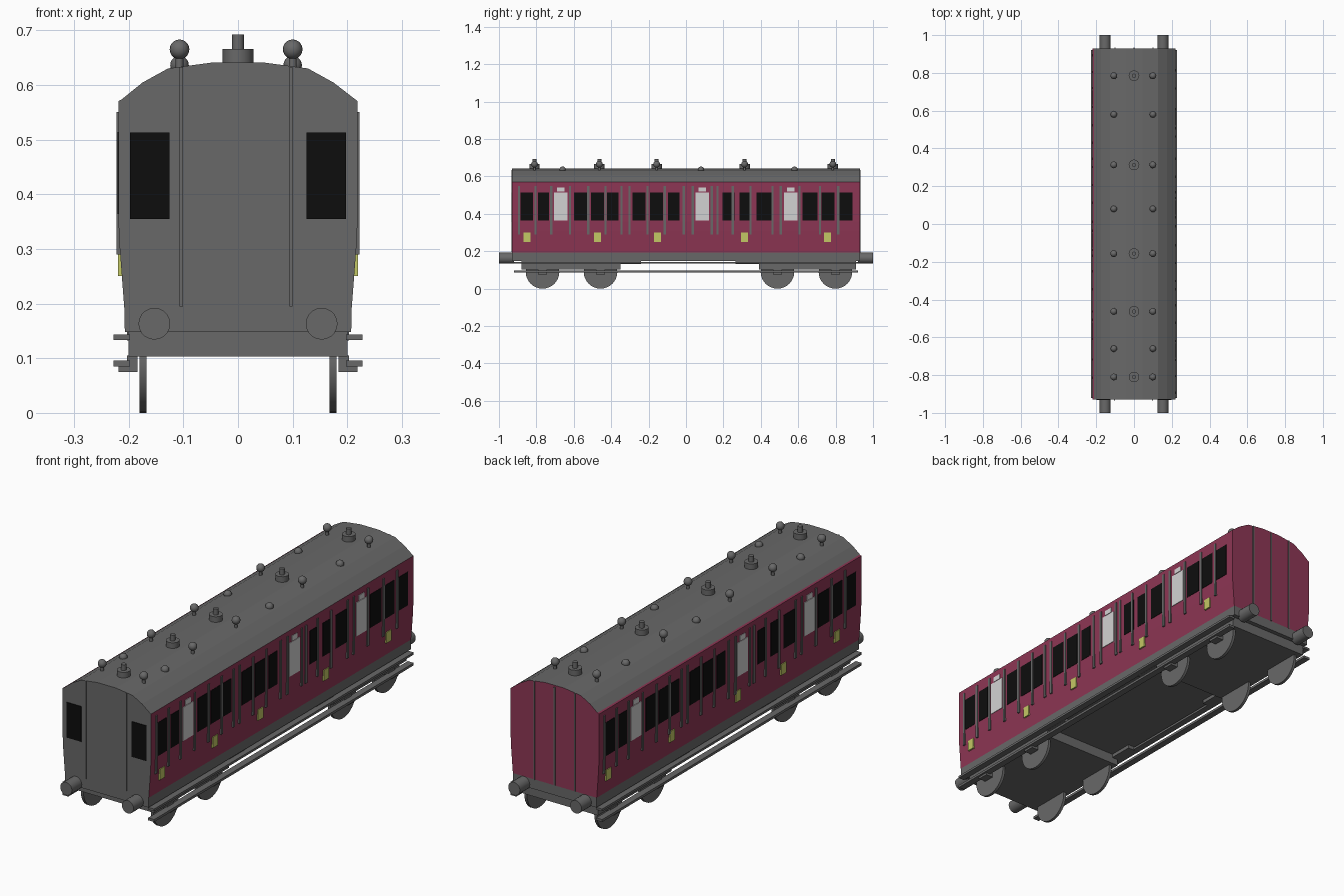
import bpy, bmesh, math
from mathutils import Matrix, Vector

if "Cube" in bpy.data.objects:
    bpy.data.objects.remove(bpy.data.objects["Cube"])


def material(name, r, g, b):
    m = bpy.data.materials.new(name)
    m.diffuse_color = (r, g, b, 1)
    m.use_nodes = True
    m.node_tree.nodes["Principled BSDF"].inputs["Base Color"].default_value = m.diffuse_color
    return m


GREY = material("dark grey", 0.14, 0.14, 0.14)
MAROON = material("maroon", 0.27, 0.037, 0.09)
BLACK = material("window black", 0.004, 0.004, 0.004)
WHITE = material("frosted white", 0.65, 0.65, 0.65)
GOLD = material("pale gold", 0.55, 0.58, 0.13)


def finish(name, bm, mats, smooth=False):
    bmesh.ops.recalc_face_normals(bm, faces=bm.faces)
    me = bpy.data.meshes.new(name)
    bm.to_mesh(me)
    bm.free()
    for m in mats:
        me.materials.append(m)
    ob = bpy.data.objects.new(name, me)
    bpy.context.collection.objects.link(ob)
    if smooth:
        bpy.ops.object.select_all(action='DESELECT')
        ob.select_set(True)
        bpy.context.view_layer.objects.active = ob
        bpy.ops.object.shade_smooth_by_angle(angle=math.radians(40))
    return ob


def boxes(name, mat, items):
    """One object made of boxes given as (x0, x1, y0, y1, z0, z1)."""
    bm = bmesh.new()
    for x0, x1, y0, y1, z0, z1 in items:
        size = Matrix.Diagonal((abs(x1 - x0), abs(y1 - y0), abs(z1 - z0), 1))
        mid = Matrix.Translation(((x0 + x1) / 2, (y0 + y1) / 2, (z0 + z1) / 2))
        bmesh.ops.create_cube(bm, size=1, matrix=mid @ size)
    return finish(name, bm, [mat])


def add_cylinder(bm, centre, r, depth, axis='Z', sides=16):
    rot = {'Z': Matrix(), 'X': Matrix.Rotation(math.pi / 2, 4, 'Y'),
           'Y': Matrix.Rotation(math.pi / 2, 4, 'X')}[axis]
    bmesh.ops.create_cone(bm, cap_ends=True, segments=sides, radius1=r, radius2=r,
                          depth=depth, matrix=Matrix.Translation(centre) @ rot)


def add_ball(bm, centre, r):
    bmesh.ops.create_uvsphere(bm, u_segments=16, v_segments=10, radius=r,
                              matrix=Matrix.Translation(centre))


# Carriage body: cross-section extruded along y, with a thin ledge on the left eave
half = [(0.207, 0.148), (0.208, 0.192), (0.217, 0.31), (0.219, 0.36), (0.219, 0.57)]
roof = [(0.175, 0.604), (0.128, 0.63), (0.046, 0.641)]
section = half + roof + [(-x, z) for x, z in reversed(roof)]
section += [(-0.212, 0.574)] + [(-x, z) for x, z in reversed(half)]
bm = bmesh.new()
front = [bm.verts.new((x, -0.93, z)) for x, z in section]
back = [bm.verts.new((x, 0.93, z)) for x, z in section]
n = len(section)
for i in range(n):
    j = (i + 1) % n
    f = bm.faces.new((front[i], front[j], back[j], back[i]))
    z = f.calc_center_median().z
    f.material_index = 1 if 0.192 < z < 0.573 else 0
bm.faces.new(front)
bm.faces.new(back[1:-1]).material_index = 1
bm.faces.new((back[0], back[1], back[-2], back[-1]))
finish("carriage_body", bm, [GREY, MAROON])

# End panel strips and front windows
boxes("front_strips", GREY, [(x - 0.003, x + 0.003, -0.934, -0.929, 0.195, 0.633)
                             for x in (-0.104, 0.097)])
boxes("back_strips", GREY, [(x - 0.003, x + 0.003, 0.929, 0.934, 0.192, 0.633)
                            for x in (-0.1, 0, 0.1)])
boxes("front_windows", BLACK, [(s * 0.125, s * 0.198, -0.933, -0.929, 0.355, 0.513)
                               for s in (-1, 1)])

# Side windows, doors and panel strips; the left side is the right one turned half round
windows = [(-0.852, 0.066), (-0.762, 0.06), (-0.565, 0.07), (-0.473, 0.07), (-0.392, 0.06),
           (-0.252, 0.07), (-0.158, 0.068), (-0.065, 0.06), (0.228, 0.065), (0.318, 0.064),
           (0.417, 0.08), (0.663, 0.08), (0.76, 0.07), (0.855, 0.07)]
frosted = [-0.67, 0.087, 0.56]
strips = [-0.893, -0.805, -0.72, -0.62, -0.523, -0.43, -0.345, -0.302, -0.206, -0.113,
          -0.012, 0.036, 0.138, 0.168, 0.25, 0.345, 0.463, 0.507, 0.607, 0.717, 0.814]
plates = {1: [-0.85, -0.473, -0.152, 0.313, 0.757], -1: [0.86, 0.41, -0.06, -0.38, -0.76]}
for s, side in ((1, "right"), (-1, "left")):
    boxes(side + "_windows", BLACK,
          [(s * 0.215, s * 0.2205, s * (y - w / 2), s * (y + w / 2), 0.364, 0.514)
           for y, w in windows])
    boxes(side + "_frosted_windows", WHITE,
          [(s * 0.215, s * 0.2215, s * y - w, s * y + w, z0, z1) for y in frosted
           for w, z0, z1 in ((0.037, 0.364, 0.515), (0.02, 0.518, 0.541))])
    boxes(side + "_panel_strips", GREY,
          [(s * 0.2135, s * 0.2225, s * y - 0.006, s * y + 0.006, 0.29, 0.55) for y in strips])
    boxes(side + "_door_plates", GOLD,
          [(s * 0.211, s * 0.2195, y - 0.018, y + 0.018, 0.25, 0.299) for y in plates[s]])

# Underframe: bogie blocks, steps, footboards and axle boxes
axles = [-0.767, -0.457, 0.489, 0.799]
boxes("bogie_blocks", GREY, [(-0.2, 0.2, y0, y1, 0.103, 0.15)
                             for y0, y1 in ((-0.88, -0.35), (0.39, 0.91))])
boxes("frame_steps", GREY, [(s * 0.17, s * 0.203, y0, y1, 0.132, 0.15) for s in (-1, 1)
                            for y0, y1 in ((-0.35, -0.24), (0.265, 0.39))])
boxes("upper_footboards", GREY, [(s * 0.198, s * 0.228, -0.92, 0.92, 0.133, 0.143)
                                 for s in (-1, 1)])
boxes("lower_footboards", GREY, [(s * 0.198, s * 0.228, -0.92, 0.92, 0.085, 0.096)
                                 for s in (-1, 1)])
boxes("axle_boxes", GREY, [(s * x0, s * x1, y - 0.025, y + 0.025, 0.075, z1)
                           for s in (-1, 1) for y in axles
                           for x0, x1, z1 in ((0.184, 0.203, 0.105), (0.2, 0.219, 0.086))])

# Wheels
bm = bmesh.new()
for y in axles:
    for s in (-1, 1):
        add_cylinder(bm, (s * 0.1735, y, 0.09), 0.09, 0.013, 'X', 32)
finish("wheels", bm, [GREY], True)

# Buffers
bm = bmesh.new()
for sx in (-1, 1):
    for sy in (-1, 1):
        add_cylinder(bm, (sx * 0.153, sy * 0.96, 0.163), 0.029, 0.08, 'Y', 20)
finish("buffers", bm, [GREY], True)

# Roof fittings: raised ball vents, low domes and stepped centre vents
tall, low = [-0.81, -0.463, -0.157, 0.313, 0.785], [-0.66, 0.08, 0.58]
balls, domes, vents = bmesh.new(), bmesh.new(), bmesh.new()
for y in tall:
    for x in (-0.107, 0.1):
        add_ball(balls, (x, y, 0.665), 0.018)
        add_cylinder(balls, (x, y, 0.64), 0.007, 0.03, sides=12)
    add_cylinder(vents, (0, y, 0.651), 0.028, 0.03)
    add_cylinder(vents, (0, y, 0.676), 0.011, 0.032, sides=12)
for y in low:
    for x in (-0.107, 0.1):
        add_ball(domes, (x, y, 0.636), 0.017)
finish("roof_ball_vents", balls, [GREY], True)
finish("roof_domes", domes, [GREY], True)
finish("roof_centre_vents", vents, [GREY], True)
